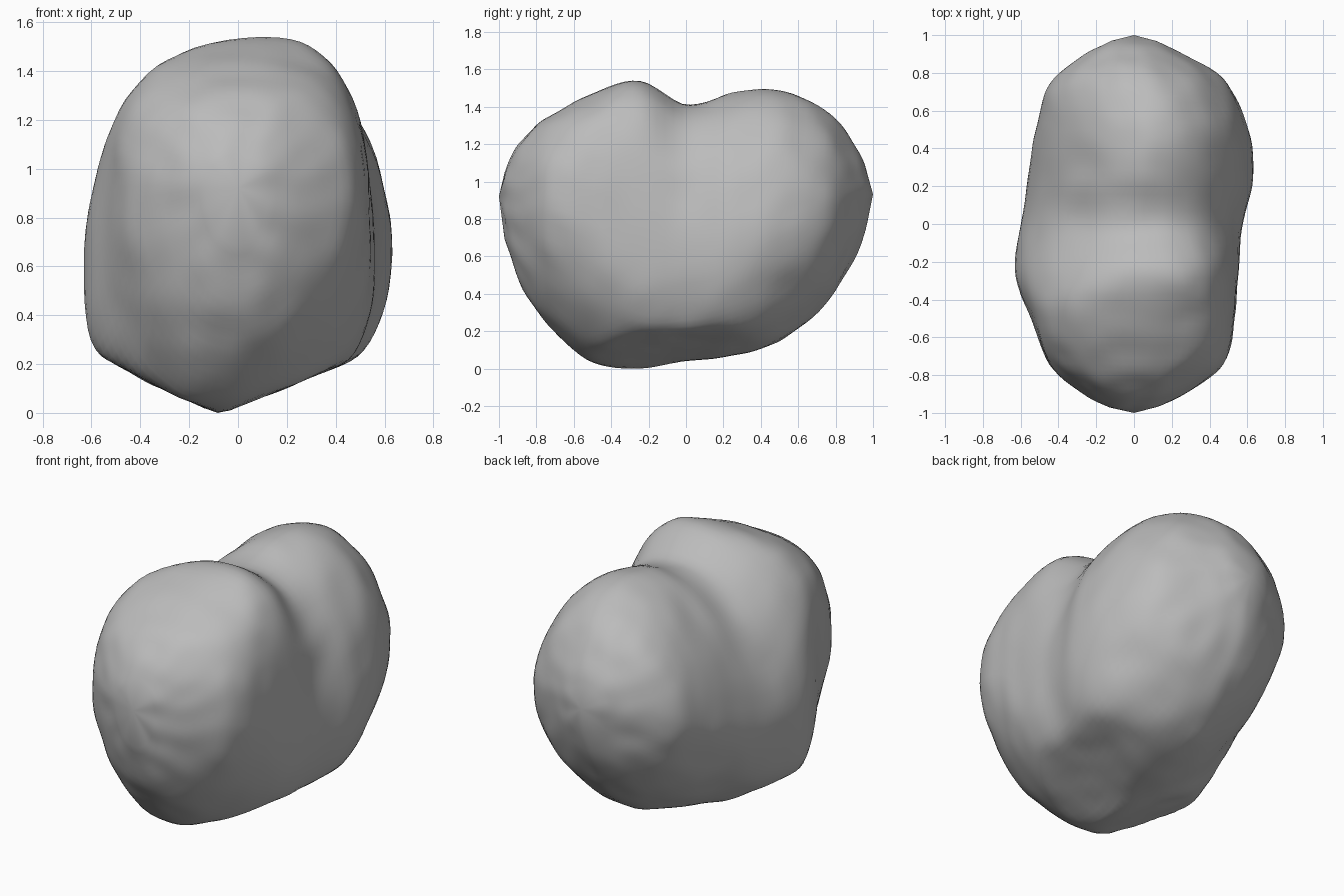
import bpy, bmesh, math
from mathutils import Vector, noise

if "Cube" in bpy.data.objects:
    bpy.data.objects.remove(bpy.data.objects["Cube"])

# Cross-sections along the long axis:
# y, left x, right x, widest z, bottom z, top z, top x, bottom x,
# roundness of the upper left, upper right, lower left and lower right quarters
SECTIONS = [
    (-0.97, -0.13, 0.13, 0.93, 0.70, 1.07, 0.00, 0.00, 2.0, 2.0, 2.0, 2.0),
    (-0.90, -0.26, 0.27, 0.91, 0.49, 1.20, 0.00, 0.00, 2.2, 2.2, 2.0, 1.9),
    (-0.75, -0.44, 0.47, 0.87, 0.25, 1.34, 0.00, -0.03, 2.6, 2.5, 2.0, 1.75),
    (-0.50, -0.54, 0.535, 0.78, 0.04, 1.475, 0.04, -0.07, 2.9, 2.75, 2.25, 1.9),
    (-0.25, -0.635, 0.555, 0.58, 0.00, 1.55, 0.10, -0.08, 2.15, 2.75, 2.6, 2.2),
    (0.00, -0.60, 0.57, 0.57, 0.045, 1.42, 0.05, -0.04, 1.85, 2.3, 2.2, 2.4),
    (0.25, -0.56, 0.63, 0.64, 0.08, 1.485, 0.07, 0.00, 1.75, 2.0, 1.75, 2.4),
    (0.50, -0.52, 0.605, 0.76, 0.155, 1.495, 0.09, 0.02, 1.75, 1.9, 1.7, 2.05),
    (0.75, -0.44, 0.49, 0.86, 0.36, 1.385, 0.05, 0.02, 1.9, 1.8, 1.75, 1.9),
    (0.90, -0.25, 0.26, 0.92, 0.60, 1.21, 0.00, 0.00, 2.0, 1.9, 1.9, 2.0),
    (0.97, -0.12, 0.12, 0.94, 0.79, 1.06, 0.00, 0.00, 2.0, 2.0, 2.0, 2.0),
]
RINGS, SIDES = 60, 80
ANGLES = [math.acos(-s[0]) for s in SECTIONS]
KEEL = Vector((-0.08, 0, 0))
FACETS = [Vector((0.374, 0, -0.927)), Vector((-0.431, 0, -0.902))]


def section_at(t):
    """Smoothly blend the cross-section values at angle t from the front tip."""
    i = max(j for j in range(len(SECTIONS) - 1) if j == 0 or ANGLES[j] <= t)
    h = ANGLES[i + 1] - ANGLES[i]
    f = (t - ANGLES[i]) / h

    def slope(j, c):
        a, b = max(j - 1, 0), min(j + 1, len(SECTIONS) - 1)
        return (SECTIONS[b][c] - SECTIONS[a][c]) / (ANGLES[b] - ANGLES[a])

    out = []
    for c in range(1, 12):
        p, q = SECTIONS[i][c], SECTIONS[i + 1][c]
        out.append((2*f**3 - 3*f**2 + 1)*p + (f**3 - 2*f**2 + f)*h*slope(i, c)
                   + (3*f**2 - 2*f**3)*q + (f**3 - f**2)*h*slope(i + 1, c))
    return out


def ring_point(t, a):
    """Point on the rounded cross-section, one quarter at a time."""
    xl, xr, zw, zb, zt, xt, xb, ul, ur, ll, lr = section_at(t)
    c, s = math.cos(a), math.sin(a)
    xm, zend = (xt, zt) if s >= 0 else (xb, zb)
    xend = xr if c >= 0 else xl
    if s >= 0:
        n = ur if c >= 0 else ul
    else:
        n = lr if c >= 0 else ll
    return Vector((xm + (xend - xm) * abs(c) ** (2 / n), -math.cos(t),
                   zw + (zend - zw) * abs(s) ** (2 / n)))


def shape(p):
    """Flatten the two sloping undersides, then add soft lumps."""
    for n in FACETS:
        d = (p - KEEL).dot(n)
        if d > 0:
            p = p - n * d
    out = (p - Vector((0, 0, 0.75))).normalized()
    return p + out * (0.008 * noise.noise(p * 3.5) + 0.012 * noise.noise(p * 8.0))


# Two-lobed rock body
bm = bmesh.new()
t0, t1 = ANGLES[0], ANGLES[-1]
rings = []
for i in range(RINGS):
    t = t0 + (t1 - t0) * i / (RINGS - 1)
    rings.append([bm.verts.new(shape(ring_point(t, 2 * math.pi * k / SIDES)))
                  for k in range(SIDES)])
for r0, r1 in zip(rings, rings[1:]):
    for k in range(SIDES):
        m = (k + 1) % SIDES
        bm.faces.new((r0[k], r0[m], r1[m], r1[k]))

# Closed front and back tips
for ring, tip in ((rings[0], (0, -1, 0.93)), (rings[-1], (0, 1, 0.94))):
    v = bm.verts.new(tip)
    for k in range(SIDES):
        bm.faces.new((ring[k], ring[(k + 1) % SIDES], v))
bmesh.ops.recalc_face_normals(bm, faces=bm.faces)

# Weathered edges, keeping the tips in place
body = [v for v in bm.verts if abs(v.co.y) < 0.95]
for _ in range(2):
    bmesh.ops.smooth_vert(bm, verts=body, factor=0.5,
                          use_axis_x=True, use_axis_y=True, use_axis_z=True)

# Rest the lowest point on the ground
low = min(v.co.z for v in bm.verts)
bmesh.ops.translate(bm, verts=bm.verts, vec=(0, 0, -low))

mesh = bpy.data.meshes.new("rock_body")
bm.to_mesh(mesh)
bm.free()
rock = bpy.data.objects.new("rock_body", mesh)
bpy.context.collection.objects.link(rock)

# Plain grey stone
stone = bpy.data.materials.new("grey_stone")
stone.diffuse_color = (0.5, 0.5, 0.5, 1)
stone.use_nodes = True
stone.node_tree.nodes["Principled BSDF"].inputs["Base Color"].default_value = stone.diffuse_color
mesh.materials.append(stone)
for poly in mesh.polygons:
    poly.use_smooth = True
